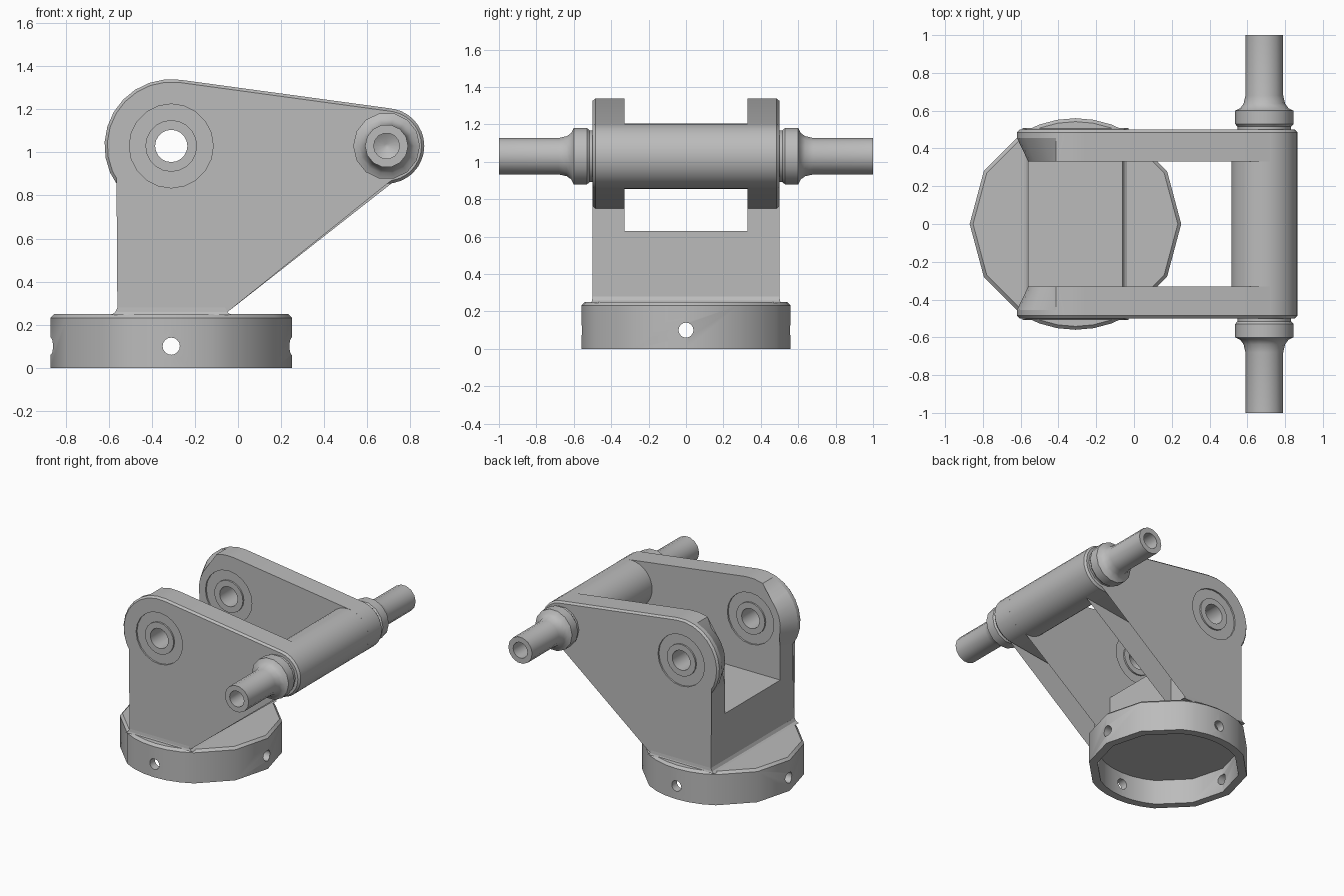
import bpy, bmesh
from math import sin, cos, radians, asin, pi
from mathutils import Matrix

old = bpy.data.objects.get("Cube")
if old:
    bpy.data.objects.remove(old, do_unlink=True)

grey = bpy.data.materials.new("plain_grey")
grey.use_nodes = True
GREY = (0.5, 0.5, 0.5, 1)
grey.diffuse_color = GREY
grey.node_tree.nodes["Principled BSDF"].inputs["Base Color"].default_value = GREY

PX, PZ = -0.31, 1.03      # pivot axis, also the base centre in x
TX = 0.69                 # shaft axis in x
HALF = 0.25               # half the column width


def make(name, bm, mat=grey):
    bmesh.ops.recalc_face_normals(bm, faces=bm.faces)
    me = bpy.data.meshes.new(name)
    bm.to_mesh(me)
    bm.free()
    ob = bpy.data.objects.new(name, me)
    bpy.context.collection.objects.link(ob)
    me.materials.append(mat)
    return ob


def loft(rings, closed=False):
    """Skin equal-length rings of points; cap the ends or join them in a loop."""
    bm = bmesh.new()
    vs = [[bm.verts.new(p) for p in r] for r in rings]
    n = len(vs[0])
    pairs = list(zip(vs, vs[1:])) + ([(vs[-1], vs[0])] if closed else [])
    for a, b in pairs:
        for i in range(n):
            j = (i + 1) % n
            bm.faces.new((a[i], a[j], b[j], b[i]))
    if not closed:
        caps = [bm.faces.new(vs[0]), bm.faces.new(vs[-1])]
        bmesh.ops.triangulate(bm, faces=caps)
    return bm


def turned(profile, x, z, angles, closed=False):
    """Lathe (radius, y) pairs around an axis parallel to y."""
    return loft([[(x + r * cos(a), y, z + r * sin(a)) for a in angles]
                 for r, y in profile], closed)


def steps(n):
    return [2 * pi * i / n for i in range(n)]


def apply(ob, kind, **props):
    mod = ob.modifiers.new(kind, kind)
    for k, v in props.items():
        setattr(mod, k, v)
    activate(ob)
    bpy.ops.object.modifier_apply(modifier=mod.name)


def activate(ob):
    bpy.ops.object.select_all(action='DESELECT')
    ob.select_set(True)
    bpy.context.view_layer.objects.active = ob


def cut(ob, cutter):
    cutter.hide_render = True
    apply(ob, 'BOOLEAN', operation='DIFFERENCE', solver='EXACT', object=cutter)
    bpy.data.objects.remove(cutter, do_unlink=True)


def smooth(ob, deg=32):
    activate(ob)
    bpy.ops.object.shade_smooth_by_angle(angle=radians(deg))


# Base: hollow cup, finer facets at the front and back
angles = [radians(a) for a in range(0, 360, 10)
          if a % 30 == 0 or 60 < a % 180 < 120]
cup = [(0.56, 0), (0.56, 0.232), (0.542, 0.25), (0.01, 0.25),
       (0.01, 0.19), (0.5, 0.19), (0.5, 0)]
base = make("base", loft([[(PX + r * cos(a), r * sin(a), z) for a in angles]
                          for r, z in cup], closed=True))
# fill the lathe's centre
plug = bmesh.new()
bmesh.ops.create_cone(plug, cap_ends=True, segments=12, radius1=0.02, radius2=0.02,
                      depth=0.06, matrix=Matrix.Translation((PX, 0, 0.22)))
make("base_centre", plug)
for turn in (Matrix.Rotation(pi / 2, 4, 'X'), Matrix.Rotation(pi / 2, 4, 'Y')):
    bm = bmesh.new()
    bmesh.ops.create_cone(bm, cap_ends=True, segments=16, radius1=0.04, radius2=0.04,
                          depth=1.4, matrix=Matrix.Translation((PX, 0, 0.1)) @ turn)
    cut(base, make("screw_hole_cutter", bm))
smooth(base)


# Column: saddle block between the arms and a small flare at its foot
def rect(hx, hy, z):
    return [(PX + sx * hx, sy * hy, z) for sx, sy in ((-1, -1), (1, -1), (1, 1), (-1, 1))]


make("saddle_block", loft([rect(HALF, 0.33, 0.24), rect(HALF, 0.33, 0.63)]))
make("column_flare", loft([rect(HALF + 0.03, 0.507, 0.245), rect(HALF + 0.01, 0.502, 0.258),
                           rect(HALF, 0.5, 0.28)]))


# Arms: column side, round pivot and tapering lever in one outline
def outline(y, r1, r2, back=None):
    t = asin((r1 - r2) / (TX - PX))
    lo = radians(-90) + t
    hi = radians(90) - t
    pts = [(PX - HALF, 0.25), (PX + HALF, 0.25)]
    tx, tz = PX + r1 * cos(lo), PZ + r1 * sin(lo)
    pts.append((PX + HALF, tz + (PX + HALF - tx) * (r1 - r2) / (TX - PX)))
    for i in range(11):
        a = lo + (hi - lo) * i / 10
        pts.append((TX + r2 * cos(a), PZ + r2 * sin(a)))
    for i in range(11):
        a = hi + (radians(217) - hi) * i / 10
        r = back if back and 2 < i < 10 else r1
        pts.append((PX + r * cos(a), PZ + r * sin(a)))
    return [(x, y, z) for x, z in pts]


arms = make("arms", loft([outline(0.5, 0.297, 0.162), outline(0.485, 0.31, 0.175),
                          outline(0.455, 0.31, 0.175), outline(0.33, 0.31, 0.175, 0.25)]))
cut(arms, make("pivot_cutter", turned([(0.075, 0.2), (0.075, 0.6)], PX, PZ, steps(20))))
# bearing grooves on both faces
for y0, y1 in ((0.3, 0.342), (0.488, 0.53)):
    ring = [(0.12, y0), (0.195, y0), (0.195, y1), (0.12, y1)]
    cut(arms, make("groove_cutter", turned(ring, PX, PZ, steps(20), closed=True)))
bpy.context.scene.cursor.location = (0, 0, 0)
apply(arms, 'MIRROR', use_axis=(False, True, False), use_mirror_merge=False)
smooth(arms, 25)

# Cross barrel joining the arm ends
barrel = make("cross_barrel", turned([(0.162, -0.5), (0.175, -0.485), (0.175, 0.485),
                                      (0.162, 0.5)], TX, PZ, steps(32)))
smooth(barrel)

# Collars and hollow shaft ends
spindle = [(0.142, 0.49), (0.142, 0.515), (0.155, 0.53), (0.155, 0.6), (0.128, 0.613),
           (0.11, 0.637), (0.1, 0.68), (0.1, 1.0), (0.06, 1.0), (0.06, 0.8), (0.01, 0.77)]
for side, sign in (("back", 1), ("front", -1)):
    shaft = make(side + "_shaft",
                 turned([(r, sign * y) for r, y in spindle], TX, PZ, steps(14)))
    smooth(shaft)
